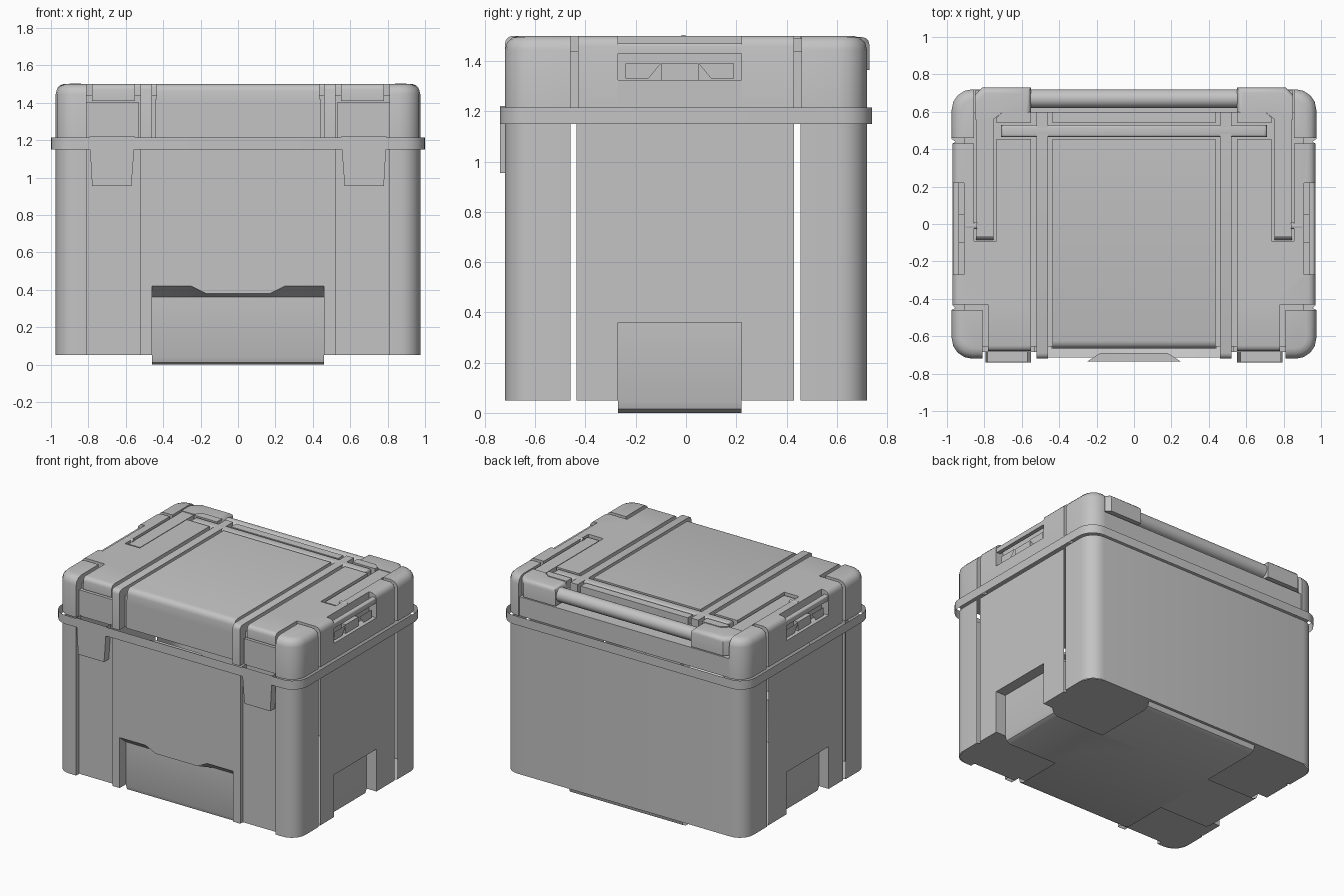
import bpy, bmesh, math
from mathutils import Vector

if "Cube" in bpy.data.objects:
    bpy.data.objects.remove(bpy.data.objects["Cube"])

grey = bpy.data.materials.new("light_grey")
grey.diffuse_color = (0.55, 0.55, 0.55, 1)
grey.use_nodes = True
grey.node_tree.nodes["Principled BSDF"].inputs["Base Color"].default_value = grey.diffuse_color
MID = Vector((0, 0, 0.7))


def finish(name, bm, closed, smooth=True):
    if closed:
        bmesh.ops.recalc_face_normals(bm, faces=bm.faces)
    else:  # open sheets face away from the middle of the box
        bm.normal_update()
        if sum((f.calc_center_median() - MID).dot(f.normal) * f.calc_area() for f in bm.faces) < 0:
            bmesh.ops.reverse_faces(bm, faces=bm.faces)
    me = bpy.data.meshes.new(name)
    bm.to_mesh(me)
    bm.free()
    ob = bpy.data.objects.new(name, me)
    bpy.context.collection.objects.link(ob)
    me.materials.append(grey)
    if smooth:
        bpy.ops.object.select_all(action='DESELECT')
        ob.select_set(True)
        bpy.context.view_layer.objects.active = ob
        bpy.ops.object.shade_smooth_by_angle(angle=math.radians(35))
    return ob


def sheet(name, a, b, loop=False):
    """Open skin between two matching lines of points."""
    bm = bmesh.new()
    va, vb = [bm.verts.new(p) for p in a], [bm.verts.new(p) for p in b]
    n = len(a)
    for i in range(n if loop else n - 1):
        j = (i + 1) % n
        bm.faces.new((va[i], va[j], vb[j], vb[i]))
    return finish(name, bm, False)


def wall(name, plan, z0, z1, loop=False):
    return sheet(name, [(x, y, z0) for x, y in plan], [(x, y, z1) for x, y in plan], loop)


def panel(name, pts):
    bm = bmesh.new()
    bm.faces.new([bm.verts.new(p) for p in pts])
    return finish(name, bm, False, False)


def prism(name, plan, z0, z1, bevel=0, where=None):
    """Solid from a plan outline; chosen upper edges are rounded."""
    bm = bmesh.new()
    face = bm.faces.new([bm.verts.new((x, y, z0)) for x, y in plan])
    res = bmesh.ops.extrude_face_region(bm, geom=[face])
    for v in res['geom']:
        if isinstance(v, bmesh.types.BMVert):
            v.co.z = z1
    if bevel:
        pick = []
        for e in bm.edges:
            m = (e.verts[0].co + e.verts[1].co) / 2
            if min(v.co.z for v in e.verts) > z1 - 1e-4 and where(m.x, m.y):
                pick.append(e)
        bmesh.ops.bevel(bm, geom=pick, offset=bevel, segments=3, profile=0.5, affect='EDGES')
    return finish(name, bm, True)


def box(name, x0, x1, y0, y1, z0, z1, bevel=0, where=None):
    return prism(name, [(x0, y0), (x1, y0), (x1, y1), (x0, y1)], z0, z1, bevel, where)


def rod(name, x0, x1, y, z, r):
    bm = bmesh.new()
    bmesh.ops.create_cone(bm, cap_ends=True, segments=24, radius1=r, radius2=r, depth=x1 - x0)
    for v in bm.verts:
        v.co = ((x0 + x1) / 2 + v.co.z, y + v.co.x, z + v.co.y)
    return finish(name, bm, True)


def arc(cx, cy, r, a0, a1, n=6):
    return [(cx + r * math.cos(math.radians(a0 + (a1 - a0) * i / n)),
             cy + r * math.sin(math.radians(a0 + (a1 - a0) * i / n))) for i in range(n + 1)]


def flip(pts, s):
    return [(s * p[0],) + tuple(p[1:]) for p in pts]


# ---- lower body: thin skins with open slits between them
back = [(.975, .455)] + arc(.865, .61, .11, 0, 90)
wall("back_wall", back + flip(back, -1)[::-1], .05, 1.15)
post = [(.975, -.46)] + arc(.865, -.61, .11, 0, -90) + [(.81, -.72), (.81, -.685), (.52, -.685), (.52, -.715)]
front_notch = [(-.46, .05), (-.46, .42), (-.25, .42), (-.17, .38), (.17, .38), (.25, .42), (.46, .42), (.46, .05)]
panel("front_wall", [(-.52, -.715, .05)] + [(x, -.715, z) for x, z in front_notch] +
      [(.52, -.715, .05), (.52, -.715, 1.15), (-.52, -.715, 1.15)])
sheet("front_notch", [(x, -.715, z) for x, z in front_notch],
      [(x, -.64, min(z, .36)) for x, z in front_notch])
side_notch = [(-.27, .05), (-.27, .36), (.22, .36), (.22, .05)]
for s, tag in ((1, "right"), (-1, "left")):
    wall("front_post_" + tag, flip(post, s), .05, 1.15)
    panel("side_wall_" + tag, [(s * .97, -.435, .05)] + [(s * .97, y, z) for y, z in side_notch] +
          [(s * .97, .43, .05), (s * .97, .43, 1.15), (s * .97, -.435, 1.15)])
    sheet("side_notch_" + tag, [(s * .97, y, z) for y, z in side_notch],
          [(s * .89, y, z) for y, z in side_notch])

# ---- underside and the two crossing strips that line the notches
floor = [(.46, -.64), (.46, -.685), (.81, -.685), (.81, -.72), (.865, -.72), (.943, -.688), (.975, -.61),
         (.975, -.46), (.955, -.45), (.97, -.435), (.97, -.27), (.89, -.27), (.89, .22), (.97, .22), (.97, .43),
         (.955, .44), (.975, .455), (.975, .61), (.943, .688), (.865, .72)]
panel("floor", [(x, y, .05) for x, y in floor + flip(floor, -1)[::-1]])
run = [(-.64, .36), (-.64, .04), (-.63, .01), (-.6, 0), (.66, 0), (.69, .015), (.70, .05)]
sheet("long_strip", [(-.46, y, z) for y, z in run], [(.46, y, z) for y, z in run])
run = [(.89, .36), (.89, .045), (.88, .015), (.85, 0)]
run += flip(run, -1)[::-1]
sheet("cross_strip", [(x, -.27, z) for x, z in run], [(x, .22, z) for x, z in run])

# ---- rim band and centre lip
rim = arc(.88, .62, .12, 0, 90) + arc(-.88, .62, .12, 90, 180) + \
    arc(-.88, -.62, .12, 180, 270) + arc(.88, -.62, .12, 270, 360)
wall("rim_band", rim, 1.15, 1.215, True)
prism("rim_lip", [(-.25, -.735), (.25, -.735), (.18, -.69), (-.18, -.69)], 1.18, 1.2)

# ---- lid: core sets the groove floors
box("lid_core", -.91, .91, -.655, .60, 1.21, 1.44)
box("lid_back", -.85, .85, .55, .715, 1.21, 1.35)
box("lid_center_panel", -.435, .435, -.665, .455, 1.40, 1.5, .04, lambda x, y: y < -.6)
box("lid_center_front", -.44, .44, -.665, -.6, 1.21, 1.42)
box("lid_back_strip", -.435, .435, .54, .60, 1.42, 1.495)
box("lid_cross_ridge", -.71, .71, .465, .53, 1.42, 1.5, .015, lambda x, y: True)


def outer(x, y):
    return abs(x) > .9 or abs(y) > .64


for s, tag in ((1, "right"), (-1, "left")):
    def P(name, plan, *a):
        return prism(name + "_" + tag, flip(plan, s), *a)

    def B(name, x0, x1, *a):
        return box(name + "_" + tag, min(s * x0, s * x1), max(s * x0, s * x1), *a)

    B("lid_rib", .46, .52, -.72, .60, 1.21, 1.5, .03, lambda x, y: y < -.6)
    # rounded lid corners
    for t, x0, word in ((-1, .81, "front"), (1, .855, "back")):
        rim_pts = [(x, t * y) for x, y in [(x0, .46), (.975, .46)] + arc(.865, .61, .11, 0, 90, 4) + [(x0, .72)]]
        P("lid_corner_" + word, rim_pts, 1.21, 1.5, .055, lambda x, y: abs(x) > .925 or abs(y) > .65)
    # top deck around the handle arm and the side grip recess
    B("deck_inner", .55, .735, -.44, .455, 1.40, 1.5)
    P("deck_back", [(.55, .54), (.735, .54), (.735, .57), (.70, .60), (.55, .60)], 1.40, 1.5)
    B("deck_front", .55, .78, -.68, -.43, 1.41, 1.5, .03, lambda x, y: y < -.6)
    B("deck_front_base", .53, .81, -.685, -.6, 1.21, 1.40)
    P("deck_outer", [(.735, -.09), (.735, -.43), (.97, -.43), (.97, -.27), (.91, -.27), (.91, .22),
                     (.97, .22), (.97, .43), (.855, .43), (.855, -.09)], 1.21, 1.5, .04,
      lambda x, y: abs(x) > .96)
    # side grip
    B("grip_sill", .90, .97, -.27, .22, 1.21, 1.325)
    B("grip_bar", .935, .965, -.27, .22, 1.43, 1.47, .01, lambda x, y: abs(x) > .96)
    B("grip_block", .90, .945, -.10, .05, 1.325, 1.39)
    for y0, y1, y2 in ((-.24, -.10, -.15), (.19, .05, .10)):
        sheet("grip_wedge_" + tag, [(s * .95, y0, 1.33), (s * .95, y2, 1.33)],
              [(s * .95, y0, 1.39), (s * .95, y1, 1.39)])
    # folding handle arm, corner and pivot
    B("handle_arm", .75, .845, -.065, .62, 1.41, 1.49)
    rod("handle_arm_end_" + tag, min(s * .75, s * .845), max(s * .75, s * .845), -.045, 1.45, .04)
    P("handle_corner", [(.55, .60), (.70, .60), (.75, .56), (.85, .56), (.85, .69), (.81, .73), (.55, .73)],
      1.365, 1.495, .03, lambda x, y: y > .65)
    rod("handle_pivot_" + tag, min(s * .84, s * .90), max(s * .84, s * .90), -.01, 1.485, .018)
    # front latch, tapering downward
    lo, hi = [(.57, .955), (.78, .955)], [(.55, 1.22), (.795, 1.22)]
    for y in (-.735,):
        sheet("latch_" + tag, [(s * x, y - .004, z) for x, z in lo], [(s * x, y - .006, z) for x, z in hi])
    sheet("latch_sides_" + tag, [(s * x, -.74, z) for x, z in (hi[0], lo[0], lo[1], hi[1])],
          [(s * x, -.685, z) for x, z in (hi[0], lo[0], lo[1], hi[1])])

rod("handle_grip", -.56, .56, .67, 1.43, .05)
